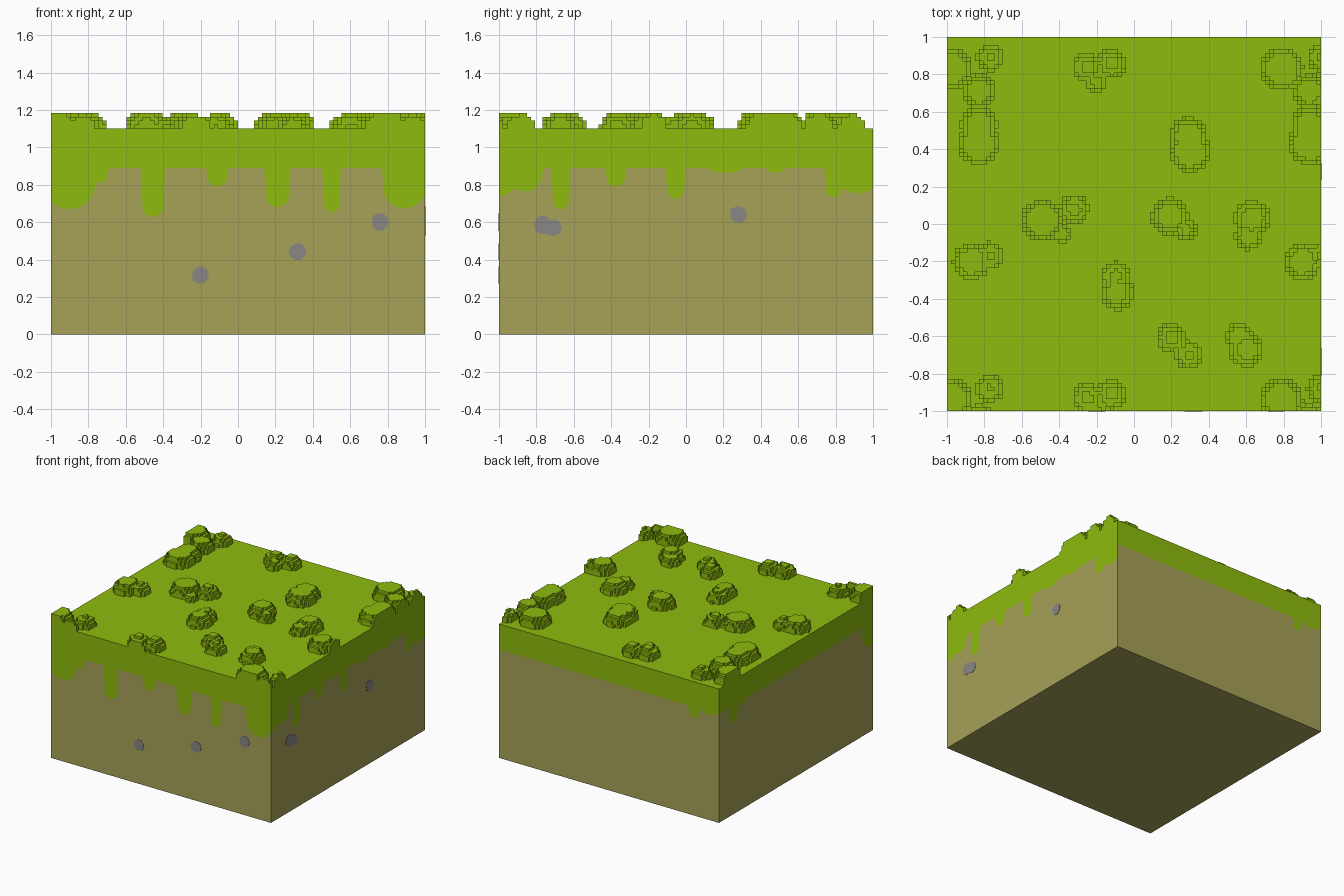
import bpy, bmesh, math, random

random.seed(4)
cube = bpy.data.objects.get("Cube")
if cube:
    bpy.data.objects.remove(cube, do_unlink=True)

TOP, BAND = 1.1, 0.89      # top of the block, lower edge of the plain grass band


def material(name, rgb):
    m = bpy.data.materials.new(name)
    m.use_nodes = True
    m.diffuse_color = (*rgb, 1)
    m.node_tree.nodes["Principled BSDF"].inputs["Base Color"].default_value = (*rgb, 1)
    return m


grass = material("grass_green", (0.27, 0.50, 0.004))
soil = material("soil_brown", (0.385, 0.36, 0.098))
stone = material("stone_grey", (0.25, 0.245, 0.235))


def finish(bm, name, *mats):
    bmesh.ops.remove_doubles(bm, verts=bm.verts, dist=1e-5)
    me = bpy.data.meshes.new(name)
    bm.to_mesh(me)
    bm.free()
    for m in mats:
        me.materials.append(m)
    ob = bpy.data.objects.new(name, me)
    bpy.context.collection.objects.link(ob)
    return ob


def face(bm, pts, mat=0):
    f = bm.faces.new([bm.verts.new(p) for p in pts])
    f.material_index = mat
    return f


# Each side maps (u, z, outward offset) to a point; u runs along x or y
SIDES = {
    "front": lambda u, z, d=0: (u, -1 - d, z),
    "right": lambda u, z, d=0: (1 + d, u, z),
    "back": lambda u, z, d=0: (u, 1 + d, z),
    "left": lambda u, z, d=0: (-1 - d, u, z),
}
FLIP = {"back", "left"}

# Grass drips: centre, half width, lowest point
DRIPS = {
    "front": [(-.9, .135, .67), (-.74, .045, .81), (-.455, .062, .63), (-.11, .052, .79),
              (.21, .063, .68), (.5, .042, .655), (.89, .115, .675)],
    "right": [(-1, .1, .74), (-.86, .09, .765), (-.67, .043, .67), (-.375, .052, .79),
              (-.055, .045, .725), (.21, .09, .865), (.48, .05, .865),
              (.79, .05, .735), (.92, .12, .755)],
    "back": [(-.77, .048, .8), (-.9, .06, .86)],
    "left": [(.81, .055, .76), (.7, .04, .85), (-.95, .09, .71)],
}


def grass_edge(side, u):
    z = BAND
    for c, w, low in DRIPS[side]:
        t = abs(u - c) / w
        if t < 1:
            z = min(z, low + min(w, BAND - low) * (1 - math.sqrt(1 - t * t)))
    return z


# Block: soil below and grass above, split along the dripping edge
bm = bmesh.new()
face(bm, [(-1, -1, 0), (-1, 1, 0), (1, 1, 0), (1, -1, 0)], 0)
STEPS = 200
for side, place in SIDES.items():
    us = [-1 + 2 * i / STEPS for i in range(STEPS + 1)]
    for a, b in zip(us, us[1:]):
        za, zb = grass_edge(side, a), grass_edge(side, b)
        for mat, quad in ((0, [(a, 0), (b, 0), (b, zb), (a, za)]),
                          (1, [(a, za), (b, zb), (b, TOP), (a, TOP)])):
            if side in FLIP:
                quad.reverse()
            face(bm, [place(*p) for p in quad], mat)
finish(bm, "soil_block", soil, grass)

# Grass tufts: x, y, radius
TUFTS = [(.29, .47, .1), (.3, .39, .11), (-.49, .02, .11), (-.32, .08, .08), (-.39, -.05, .05),
         (.19, .04, .1), (.28, -.03, .06), (.63, .03, .095), (.61, -.07, .07),
         (-.1, -.28, .08), (-.09, -.37, .09), (.2, -.61, .08), (.29, -.7, .075),
         (.56, -.6, .07), (.6, -.67, .09)]
EDGE_TUFTS = [(-.98, .83, .115), (-.77, .89, .075), (-.83, .71, .095), (-.83, .53, .1),
              (-.83, .43, .112), (-.87, -.2, .1), (-.77, -.17, .075),
              (-.25, .84, .08), (-.12, .86, .08), (-.2, .76, .06)]
PERIOD = 1.77              # edge tufts repeat on the opposite edges
for x, y, r in EDGE_TUFTS:
    TUFTS += [(x + i * PERIOD, y - j * PERIOD, r) for i in (0, 1) for j in (0, 1)]

# Grass top: stepped height field
N = 94
CELL = 2 / N


def height(i, j):
    if not (0 <= i < N and 0 <= j < N):
        return 0
    x, y = -1 + (i + .5) * CELL, -1 + (j + .5) * CELL
    level = 0
    for cx, cy, r in TUFTS:
        q = 1 - ((x - cx) ** 2 + (y - cy) ** 2) / r ** 2
        if q > 0:
            level = max(level, min(4, math.ceil(r * math.sqrt(q) / CELL - .35)))
    return level


H = {(i, j): height(i, j) for i in range(-1, N + 1) for j in range(-1, N + 1)}
bm = bmesh.new()
for i in range(N):
    for j in range(N):
        x0, y0 = -1 + i * CELL, -1 + j * CELL
        x1, y1 = x0 + CELL, y0 + CELL
        h = TOP + H[i, j] * CELL
        face(bm, [(x0, y0, h), (x1, y0, h), (x1, y1, h), (x0, y1, h)])
        walls = {(0, -1): ((x0, y0), (x1, y0)), (1, 0): ((x1, y0), (x1, y1)),
                 (0, 1): ((x1, y1), (x0, y1)), (-1, 0): ((x0, y1), (x0, y0))}
        for (di, dj), (a, b) in walls.items():
            low = H[i + di, j + dj]
            if low < H[i, j]:
                z = TOP + low * CELL
                face(bm, [(*a, z), (*b, z), (*b, h), (*a, h)])
finish(bm, "grass_top", grass)

# Pebbles: thin uneven plates on two sides
PEBBLES = [("front", -.2, .32), ("front", .32, .445), ("front", .76, .6),
           ("right", -.765, .585), ("right", -.71, .57), ("right", .28, .64)]
for k, (side, u, z) in enumerate(PEBBLES):
    bm = bmesh.new()
    rim = []
    for s in range(10):
        a = s * math.tau / 10
        r = random.uniform(.042, .052)
        rim.append((u + r * math.cos(a), z + r * math.sin(a)))
    face(bm, [SIDES[side](*p, .003) for p in rim])
    for p, q in zip(rim, rim[1:] + rim[:1]):
        face(bm, [SIDES[side](*p), SIDES[side](*q), SIDES[side](*q, .003), SIDES[side](*p, .003)])
    finish(bm, f"pebble_{side}_{k + 1}", stone)
